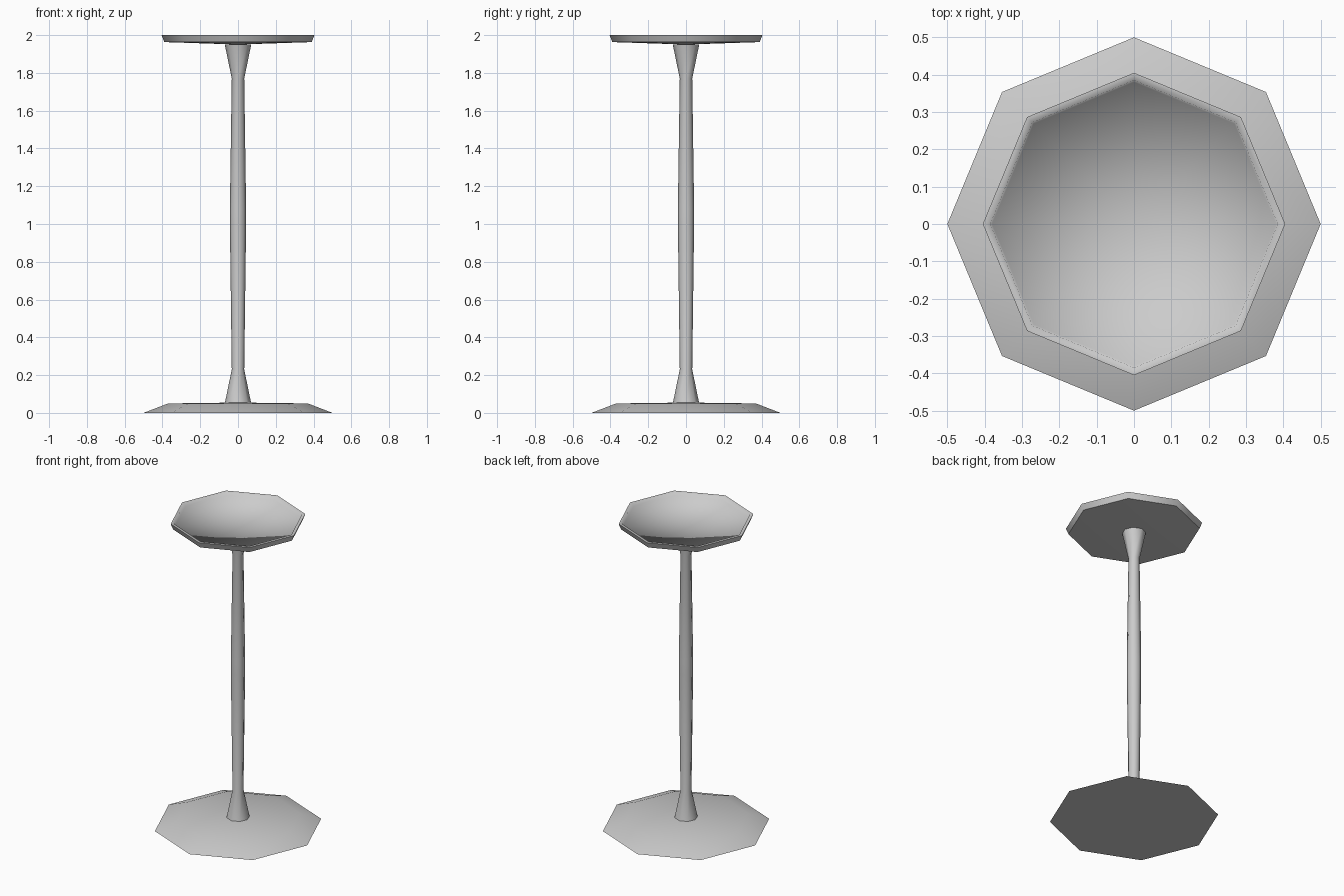
import bpy, math

cube = bpy.data.objects.get("Cube")
if cube:
    bpy.data.objects.remove(cube, do_unlink=True)

grey = bpy.data.materials.new("plain grey")
grey.use_nodes = True
colour = (0.6, 0.6, 0.6, 1)
grey.diffuse_color = colour
grey.node_tree.nodes["Principled BSDF"].inputs["Base Color"].default_value = colour


def lathe(name, profile, sides=8, sharp_rings=()):
    """Turn (radius, height) points around z; zero radius makes a pole."""
    verts, rings, faces = [], [], []
    for r, z in profile:
        n = sides if r else 1
        rings.append([len(verts) + i for i in range(n)])
        verts += [(r * math.cos(math.tau * i / sides),
                   r * math.sin(math.tau * i / sides), z) for i in range(n)]
    for a, b in zip(rings, rings[1:]):
        for i in range(sides):
            j = (i + 1) % sides
            quad = [a[i % len(a)], a[j % len(a)], b[j % len(b)], b[i % len(b)]]
            faces.append(list(dict.fromkeys(quad)))
    mesh = bpy.data.meshes.new(name)
    mesh.from_pydata(verts, [], faces)
    mesh.shade_smooth()
    # Keep the chosen rings crisp
    for edge in mesh.edges:
        if any(set(edge.vertices) <= set(rings[k]) for k in sharp_rings):
            edge.use_edge_sharp = True
    mesh.materials.append(grey)
    obj = bpy.data.objects.new(name, mesh)
    bpy.context.collection.objects.link(obj)
    return obj


# Bevelled foot plate
lathe("base", [(0, 0), (0.5, 0), (0.37, 0.05), (0, 0.055)], sharp_rings=(1,))

# Slim post, flared at both ends and slightly swollen in the middle
lathe("post", [(0.07, 0.05), (0.033, 0.23), (0.043, 1.0),
               (0.043, 1.08), (0.033, 1.77), (0.07, 1.95)])

# Shallow dished tray with a narrow rim
lathe("tray", [(0, 1.95), (0.39, 1.963), (0.405, 2.0), (0.385, 2.0),
               (0.38, 1.98), (0, 1.968)], sharp_rings=(1, 2))
